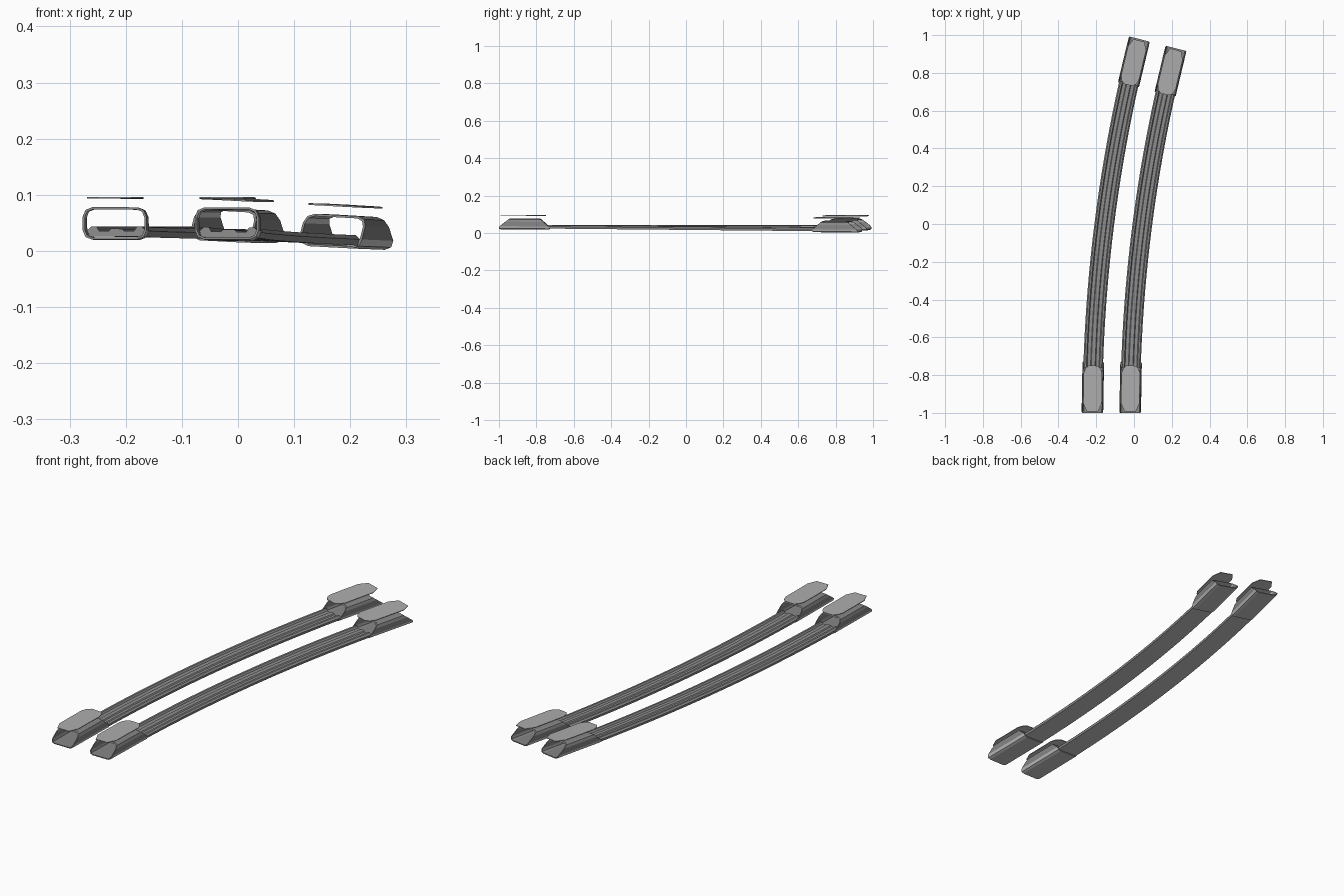
import bpy, bmesh, math

if "Cube" in bpy.data.objects:
    bpy.data.objects.remove(bpy.data.objects["Cube"])

CX, CY = 7.78, -1.0      # centre of the shared bend
SWEEP = 0.25             # bend angle
OUTER = 8.06


def grey(name, v):
    m = bpy.data.materials.new(name)
    m.diffuse_color = (v, v, v, 1)
    m.use_nodes = True
    m.node_tree.nodes["Principled BSDF"].inputs["Base Color"].default_value = m.diffuse_color
    return m


rail_top, sleeve_side = grey("rail_grey", 0.27), grey("sleeve_grey", 0.24)
plate_top, underside = grey("plate_grey", 0.42), grey("underside_grey", 1.0)


def place(radius, u, s, z):
    """Map (across, along, up) onto the banked curved track."""
    a = s / radius
    r = radius - u
    bank = -0.06 * (OUTER - r) * max(0, min(1, a / SWEEP))
    return (CX - r * math.cos(a), CY + r * math.sin(a), z + bank)


def make(name, verts, faces, mat):
    """Mesh with its own grey above and a paler grey on the underside."""
    me = bpy.data.meshes.new(name)
    me.from_pydata(verts, [], faces)
    me.materials.append(mat)
    me.materials.append(underside)
    bm = bmesh.new()
    bm.from_mesh(me)
    bmesh.ops.recalc_face_normals(bm, faces=bm.faces)
    for f in bm.faces:
        f.normal_update()
        f.material_index = 1 if f.normal.z < -0.3 else 0
    bm.to_mesh(me)
    bm.free()
    ob = bpy.data.objects.new(name, me)
    bpy.context.collection.objects.link(ob)
    return ob


def rounded(hw, z0, z1, r, n=2):
    """Rounded rectangle in (across, up)."""
    pts = []
    for k, (sx, zc) in enumerate(((1, z1 - r), (-1, z1 - r), (-1, z0 + r), (1, z0 + r))):
        for i in range(n + 1):
            a = math.pi / 2 * (k + i / n)
            pts.append((sx * (hw - r) + r * math.cos(a), zc + r * math.sin(a)))
    return pts


# curved rails: shallow channel section with lips and a centre rib
half = [(0.050, 0.026), (0.052, 0.037), (0.045, 0.044), (0.036, 0.044),
        (0.031, 0.036), (0.014, 0.036), (0.010, 0.040)]
section = half + [(-u, z) for u, z in reversed(half)]


def rail(name, radius):
    length = radius * SWEEP
    steps, n = 18, len(section)
    verts, faces = [], []
    for i in range(steps + 1):
        s = 0.24 + (length - 0.48) * i / steps
        verts += [place(radius, u, s, z) for u, z in section]
    for i in range(steps):
        for j in range(n):
            k = (j + 1) % n
            faces.append((i * n + j, i * n + k, (i + 1) * n + k, (i + 1) * n + j))
    faces += [tuple(range(n)), tuple(range(steps * n, steps * n + n))]
    make(name, verts, faces, rail_top)


# hollow end sleeves with slanted mouths: the roof is shorter than the floor
def sleeve(name, radius, flip):
    length = radius * SWEEP
    outer = rounded(0.057, 0.020, 0.078, 0.017)
    inner = rounded(0.053, 0.024, 0.074, 0.014)
    n = len(outer)
    verts, faces = [], []

    def ring(sec, near):
        for u, z in sec:
            t = max(0, (z - 0.034) / 0.044)
            s = 0.058 * t if near else (0.25 if flip else 0.27) - 0.05 * t
            verts.append(place(radius, u, length - s if flip else s, z))
    for sec, near in ((outer, True), (outer, False), (inner, False), (inner, True)):
        ring(sec, near)
    for i in range(4):
        for j in range(n):
            k, m = (j + 1) % n, (i + 1) % 4
            faces.append((i * n + j, i * n + k, m * n + k, m * n + j))
    make(name, verts, faces, sleeve_side)


# thin floating top plates with chamfered ends
def plate(name, radius, flip):
    length = radius * SWEEP
    edge = [(0.030, 0.008), (0.049, 0.05), (0.049, 0.135), (0.049, 0.21), (0.040, 0.235), (0.024, 0.25)]
    outline = edge + [(-u, s) for u, s in reversed(edge)]
    n = len(outline)
    verts = [place(radius, u, length - s if flip else s, z)
             for z in (0.0935, 0.0965) for u, s in outline]
    faces = []
    for i in range(n):
        k = (i + 1) % n
        faces.append((i, k, n + k, n + i))
    for base in (0, n):
        for i in range(len(edge) - 1):
            faces.append((base + i, base + i + 1, base + n - 2 - i, base + n - 1 - i))
    make(name, verts, faces, plate_top)


for side, radius in (("left", 8.0), ("right", 7.8)):
    rail(side + "_rail", radius)
    for end, flip in (("front", False), ("back", True)):
        sleeve(f"{side}_{end}_sleeve", radius, flip)
        plate(f"{side}_{end}_top_plate", radius, flip)
